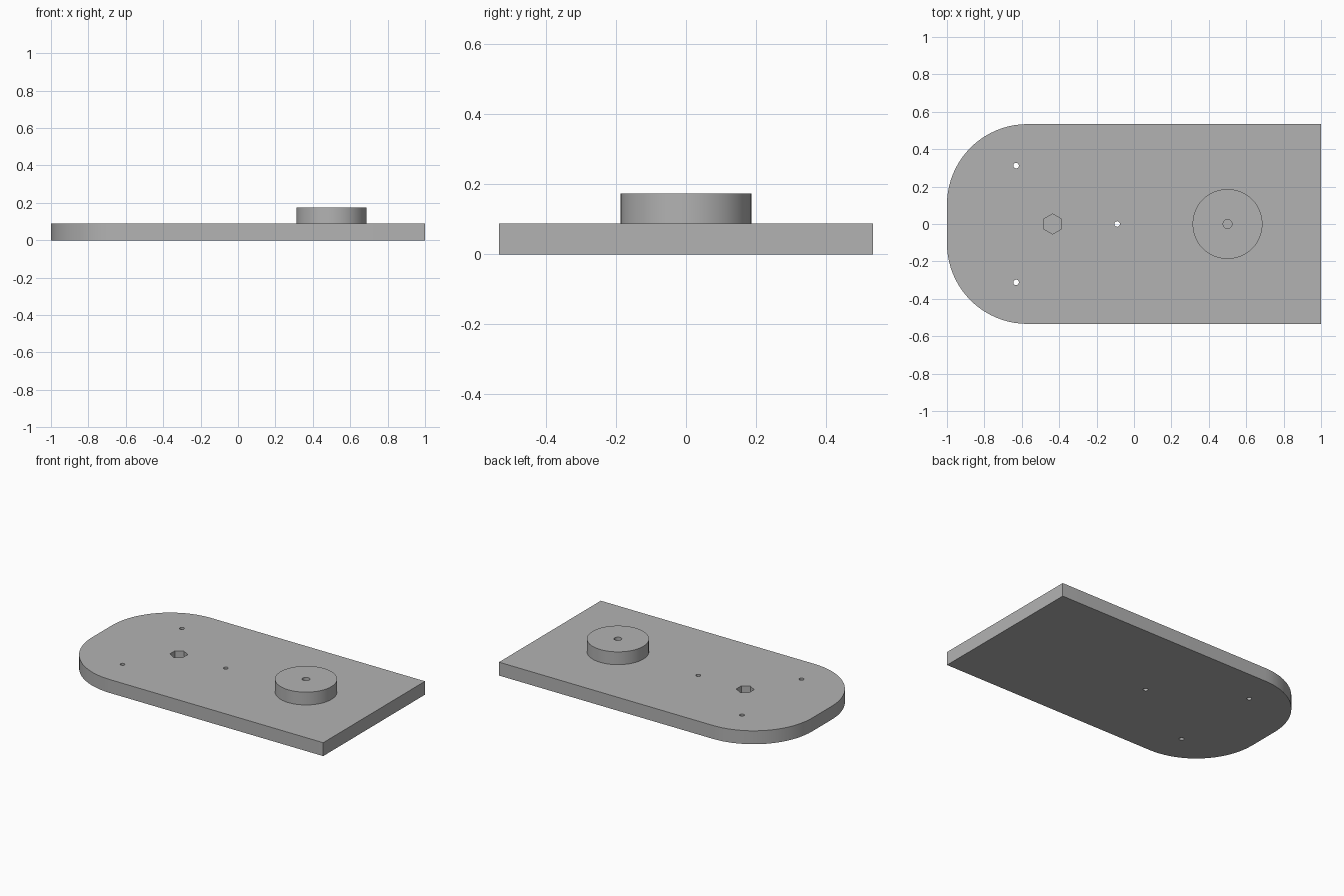
import bpy, bmesh, math

cube = bpy.data.objects.get("Cube")
if cube:
    bpy.data.objects.remove(cube, do_unlink=True)

HALF_W, CORNER, PLATE_T, DISC_T = 0.534, 0.43, 0.089, 0.174

grey = bpy.data.materials.new("plain grey")
grey.use_nodes = True
grey.diffuse_color = (0.45, 0.45, 0.45, 1)
grey.node_tree.nodes["Principled BSDF"].inputs["Base Color"].default_value = grey.diffuse_color


def prism(name, outline, z0, z1):
    """Extrude a closed outline from z0 to z1."""
    bm = bmesh.new()
    face = bm.faces.new([bm.verts.new((x, y, z0)) for x, y in outline])
    top = bmesh.ops.extrude_face_region(bm, geom=[face])["geom"]
    moved = [v for v in top if isinstance(v, bmesh.types.BMVert)]
    bmesh.ops.translate(bm, verts=moved, vec=(0, 0, z1 - z0))
    bmesh.ops.recalc_face_normals(bm, faces=bm.faces)
    mesh = bpy.data.meshes.new(name)
    bm.to_mesh(mesh)
    bm.free()
    mesh.materials.append(grey)
    obj = bpy.data.objects.new(name, mesh)
    bpy.context.collection.objects.link(obj)
    return obj


def arc(cx, cy, r, start, sweep, n):
    return [(cx + r * math.cos(math.radians(start + sweep * i / n)),
             cy + r * math.sin(math.radians(start + sweep * i / n))) for i in range(n + 1)]


def ring(cx, cy, r, n, start=0):
    return arc(cx, cy, r, start, 360, n)[:-1]


def cut(target, cutter):
    cutter.hide_render = True
    mod = target.modifiers.new(cutter.name, 'BOOLEAN')
    mod.operation, mod.solver, mod.object = 'DIFFERENCE', 'EXACT', cutter
    bpy.context.view_layer.objects.active = target
    bpy.ops.object.modifier_apply(modifier=mod.name)
    bpy.data.objects.remove(cutter, do_unlink=True)


# Base plate with two large rounded corners at one end
cx, cy = CORNER - 1, HALF_W - CORNER
outline = [(1, -HALF_W), (1, HALF_W)]
outline += arc(cx, cy, CORNER, 90, 90, 20) + arc(cx, -cy, CORNER, 180, 90, 20)
plate = prism("base_plate", outline, 0, PLATE_T)

# Three through holes and a blind hexagonal pocket
for x, y in ((-0.63, 0.312), (-0.63, -0.312), (-0.09, 0)):
    cut(plate, prism("hole_cutter", ring(x, y, 0.015, 12), -0.1, 0.3))
cut(plate, prism("hex_cutter", ring(-0.435, 0, 0.054, 6, 30), 0.025, 0.3))

# Raised disc with a small centre hole
disc = prism("raised_disc", ring(0.5, 0, 0.187, 48), PLATE_T, DISC_T)
cut(disc, prism("centre_cutter", ring(0.5, 0, 0.024, 16), PLATE_T - 0.05, 0.3))

# Smooth curved walls, keep hard edges
for obj in (plate, disc):
    bpy.ops.object.select_all(action='DESELECT')
    obj.select_set(True)
    bpy.context.view_layer.objects.active = obj
    bpy.ops.object.shade_smooth_by_angle(angle=math.radians(31))
